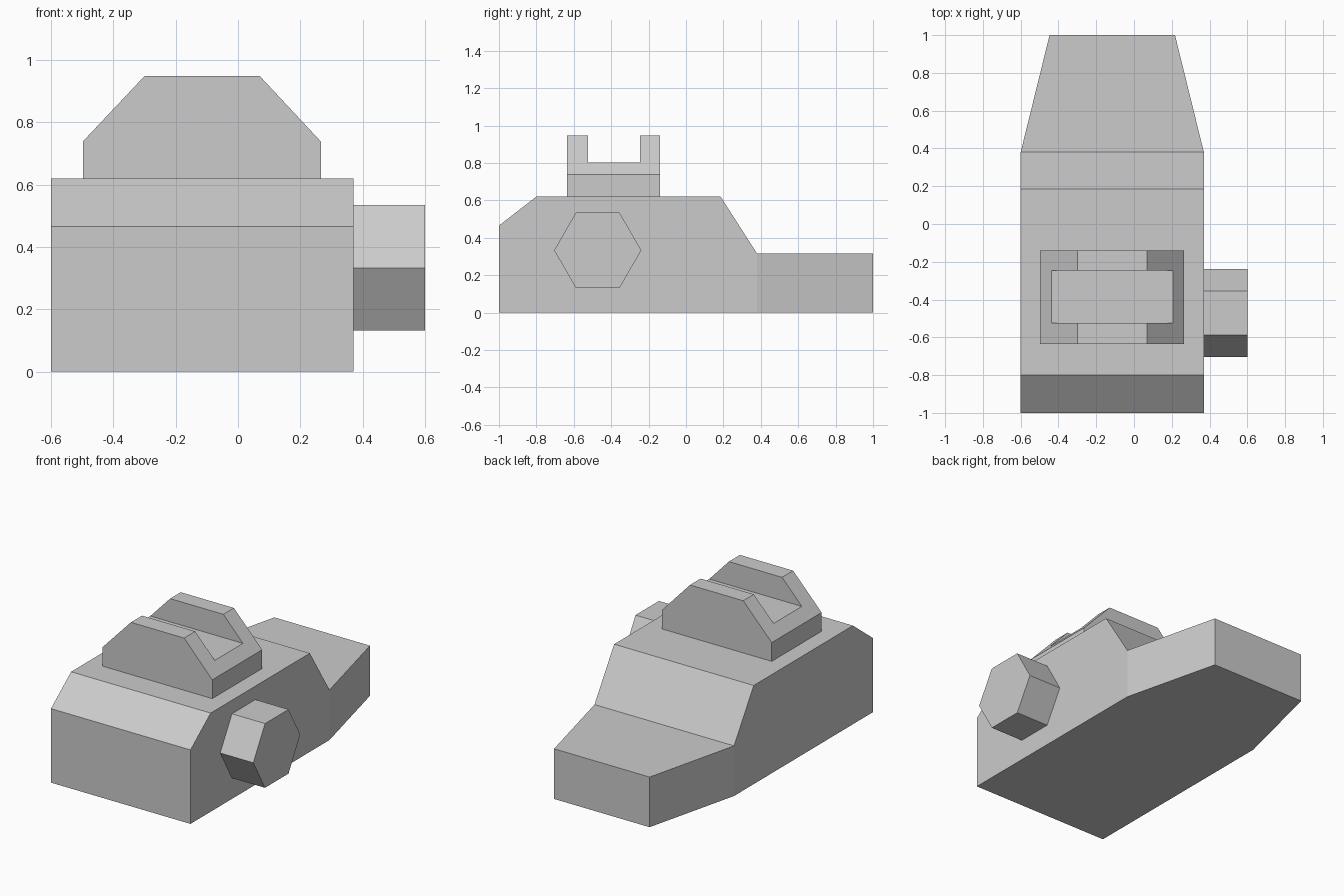
import bpy
import bmesh
from math import cos, sin, radians
from mathutils import Vector

default = bpy.data.objects.get("Cube")
if default:
    bpy.data.objects.remove(default, do_unlink=True)

grey = bpy.data.materials.new("plain grey")
grey.use_nodes = True
grey.diffuse_color = (0.6, 0.6, 0.6, 1)
grey.node_tree.nodes["Principled BSDF"].inputs["Base Color"].default_value = (0.6, 0.6, 0.6, 1)


def prism(name, profile, axis, start, end, shape=None):
    """Extrude a 2D profile along x (profile is y, z) or y (profile is x, z)."""
    bm = bmesh.new()
    place = (lambda a, b: (start, a, b)) if axis == "x" else (lambda a, b: (a, start, b))
    face = bm.faces.new([bm.verts.new(place(a, b)) for a, b in profile])
    step = Vector((end - start, 0, 0) if axis == "x" else (0, end - start, 0))
    moved = bmesh.ops.extrude_face_region(bm, geom=[face], use_keep_orig=True)["geom"]
    verts = [v for v in moved if isinstance(v, bmesh.types.BMVert)]
    bmesh.ops.translate(bm, vec=step, verts=verts)
    if shape:
        shape(bm)
    bmesh.ops.recalc_face_normals(bm, faces=bm.faces)
    mesh = bpy.data.meshes.new(name)
    bm.to_mesh(mesh)
    bm.free()
    mesh.materials.append(grey)
    obj = bpy.data.objects.new(name, mesh)
    bpy.context.collection.objects.link(obj)
    return obj


LEFT, RIGHT = 0.37, -0.6
DECK, STEP_Y, TAIL_Y = 0.62, 0.38, 1.0


# Hull: side profile extruded across, with the tail narrowed
def taper_tail(bm):
    bmesh.ops.bisect_plane(bm, geom=bm.verts[:] + bm.edges[:] + bm.faces[:],
                           plane_co=(0, STEP_Y, 0), plane_no=(0, 1, 0), dist=0.001)
    for v in bm.verts:
        if v.co.y > TAIL_Y - 0.01:
            v.co.x += 0.153 if v.co.x < 0 else -0.153


hull_side = [(-1, 0), (-1, 0.465), (-0.8, DECK), (0.185, DECK),
             (STEP_Y, 0.315), (TAIL_Y, 0.315), (TAIL_Y, 0)]
prism("hull", hull_side, "x", RIGHT, LEFT, taper_tail)

# Turret: bevelled block with a channel cut across its top
turret_front = [(-0.498, DECK - 0.02), (-0.498, 0.738), (-0.3, 0.948),
                (0.07, 0.948), (0.266, 0.738), (0.266, DECK - 0.02)]
turret = prism("turret", turret_front, "y", -0.635, -0.14)
channel = [(-0.525, 0.802), (-0.245, 0.802), (-0.245, 1.1), (-0.525, 1.1)]
cutter = prism("channel_cutter", channel, "x", -0.8, 0.6)
cutter.hide_render = True
cut = turret.modifiers.new("channel", "BOOLEAN")
cut.operation = "DIFFERENCE"
cut.solver = "EXACT"
cut.object = cutter
bpy.context.view_layer.objects.active = turret
bpy.ops.object.modifier_apply(modifier=cut.name)
bpy.data.objects.remove(cutter, do_unlink=True)

# Side drum: six-sided stub on the left flank
hexagon = [(-0.472 + 0.233 * cos(radians(a)), 0.333 + 0.233 * sin(radians(a)))
           for a in range(0, 360, 60)]
prism("side_drum", hexagon, "x", LEFT - 0.02, 0.6)
